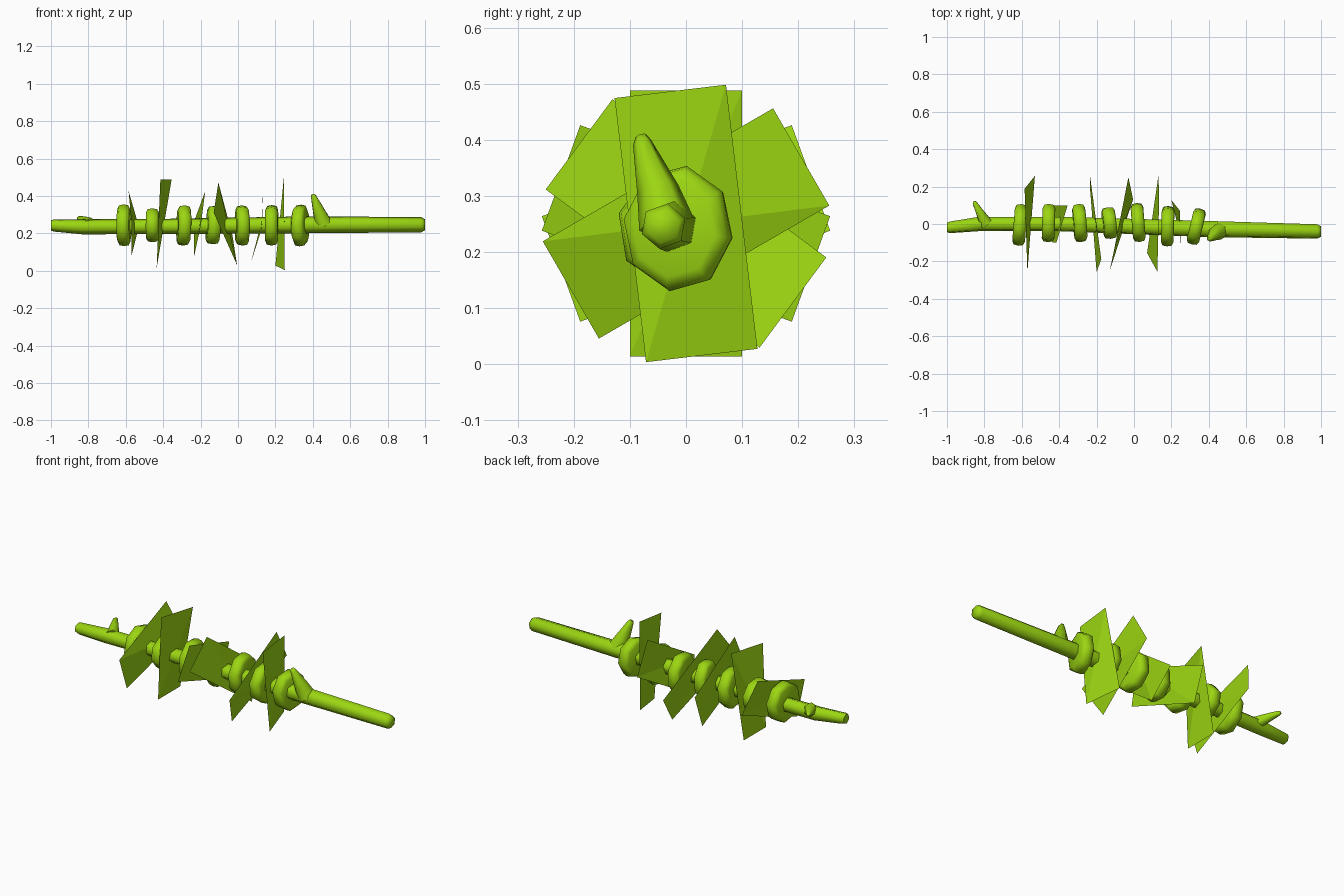
import bpy, math
from mathutils import Vector

cube = bpy.data.objects.get("Cube")
if cube:
    bpy.data.objects.remove(cube)

green = bpy.data.materials.new("leaf_green")
green.use_nodes = True
color = (0.33, 0.67, 0.006, 1)
green.diffuse_color = color
green.node_tree.nodes["Principled BSDF"].inputs["Base Color"].default_value = color


def add_mesh(name, verts, faces, smooth=None):
    mesh = bpy.data.meshes.new(name)
    mesh.from_pydata(verts, [], faces)
    mesh.materials.append(green)
    obj = bpy.data.objects.new(name, mesh)
    bpy.context.collection.objects.link(obj)
    if smooth:
        bpy.ops.object.select_all(action='DESELECT')
        obj.select_set(True)
        bpy.context.view_layer.objects.active = obj
        bpy.ops.object.shade_smooth_by_angle(angle=math.radians(smooth))
    return obj


def tube(name, stations, sides, axis=None, spin=0.0, squash=1.0, smooth=65):
    """Closed tube through (centre, radius) stations, all cut square to one axis."""
    axis = Vector(axis or Vector(stations[-1][0]) - Vector(stations[0][0])).normalized()
    side = Vector((0, 1, 0)) if abs(axis.y) < 0.8 else Vector((0, 0, 1))
    u = (side - axis * side.dot(axis)).normalized()
    w = axis.cross(u)
    verts, faces = [], []
    for centre, radius in stations:
        for i in range(sides):
            a = spin + math.tau * i / sides
            verts.append(Vector(centre) + radius * (squash * math.cos(a) * u + math.sin(a) * w))
    for s in range(len(stations) - 1):
        for i in range(sides):
            j = (i + 1) % sides
            faces.append((s * sides + i, s * sides + j,
                          (s + 1) * sides + j, (s + 1) * sides + i))
    faces.append(tuple(reversed(range(sides))))
    faces.append(tuple(range(len(verts) - sides, len(verts))))
    return add_mesh(name, verts, faces, smooth)


# Long, slightly crooked stick
tube("stick", [
    ((-1, -0.018, 0.242), 0.027), ((-0.985, -0.018, 0.242), 0.033),
    ((-0.83, 0, 0.235), 0.041), ((-0.4, 0, 0.237), 0.041),
    ((0.4, -0.027, 0.246), 0.046), ((0.98, -0.04, 0.246), 0.041),
    ((1, -0.04, 0.246), 0.03)], 6, axis=(1, 0, 0), spin=0.35)

# Two broken twigs
tube("upper_twig", [((0.46, -0.035, 0.25), 0.05), ((0.435, -0.05, 0.31), 0.038),
                    ((0.405, -0.078, 0.395), 0.017), ((0.4, -0.08, 0.407), 0.01)], 6)
tube("rear_twig", [((-0.79, 0, 0.245), 0.04), ((-0.82, 0.055, 0.265), 0.026),
                   ((-0.85, 0.11, 0.28), 0.014), ((-0.855, 0.12, 0.281), 0.008)], 6)

# Thick eight-sided slices: x, y, z, radius, squash, yaw slope, pitch slope
slices = [
    (-0.61, -0.005, 0.243, 0.113, 1.0, 0.08, 0.0),
    (-0.457, 0.005, 0.243, 0.093, 1.13, 0.03, 0.0),
    (-0.29, 0.005, 0.242, 0.113, 0.95, -0.08, 0.03),
    (-0.132, 0.005, 0.244, 0.11, 0.83, -0.1, 0.05),
    (0.022, 0.008, 0.242, 0.113, 0.97, -0.08, 0.0),
    (0.18, -0.012, 0.243, 0.111, 1.0, 0.03, 0.0),
    (0.333, -0.014, 0.242, 0.113, 0.88, 0.24, 0.0)]
for n, (x, y, z, r, squash, yaw, pitch) in enumerate(slices):
    axis = Vector((1, -yaw, -pitch)).normalized()
    centre = Vector((x, y, z))
    profile = [(-0.034, 0.086), (-0.025, 0.106), (0, 1 * r), (0.025, 0.106), (0.034, 0.086)]
    scale = r / 0.111
    tube(f"slice_{n + 1}", [(centre + axis * d, rad if d == 0 else rad * scale)
                            for d, rad in profile],
         8, axis=axis, spin=0.15 + 0.08 * n, squash=squash)

# Warped thin leaves: tilt in degrees, then the x of each corner
# (tip on +side, tip on -side, base on -side, base on +side)
leaves = [
    (70, -0.53, -0.585, -0.57, -0.57),
    (0, -0.355, -0.415, -0.435, -0.435),
    (-70, -0.175, -0.2, -0.235, -0.235),
    (-53.5, -0.105, -0.13, -0.005, -0.03),
    (60, 0.13, 0.135, 0.125, 0.07),
    (-6.8, 0.245, 0.245, 0.25, 0.2)]
corners = [(1, 1), (-1, 1), (-1, -1), (1, -1)]
for n, (tilt, *xs) in enumerate(leaves):
    t = math.radians(tilt)
    verts = []
    for x, (a, b) in zip(xs, corners):
        u, v = 0.1 * a, 0.237 * b
        verts.append((x, u * math.cos(t) + v * math.sin(t),
                      0.251 - u * math.sin(t) + v * math.cos(t)))
    add_mesh(f"leaf_{n + 1}", verts, [(0, 1, 2), (0, 2, 3)])
